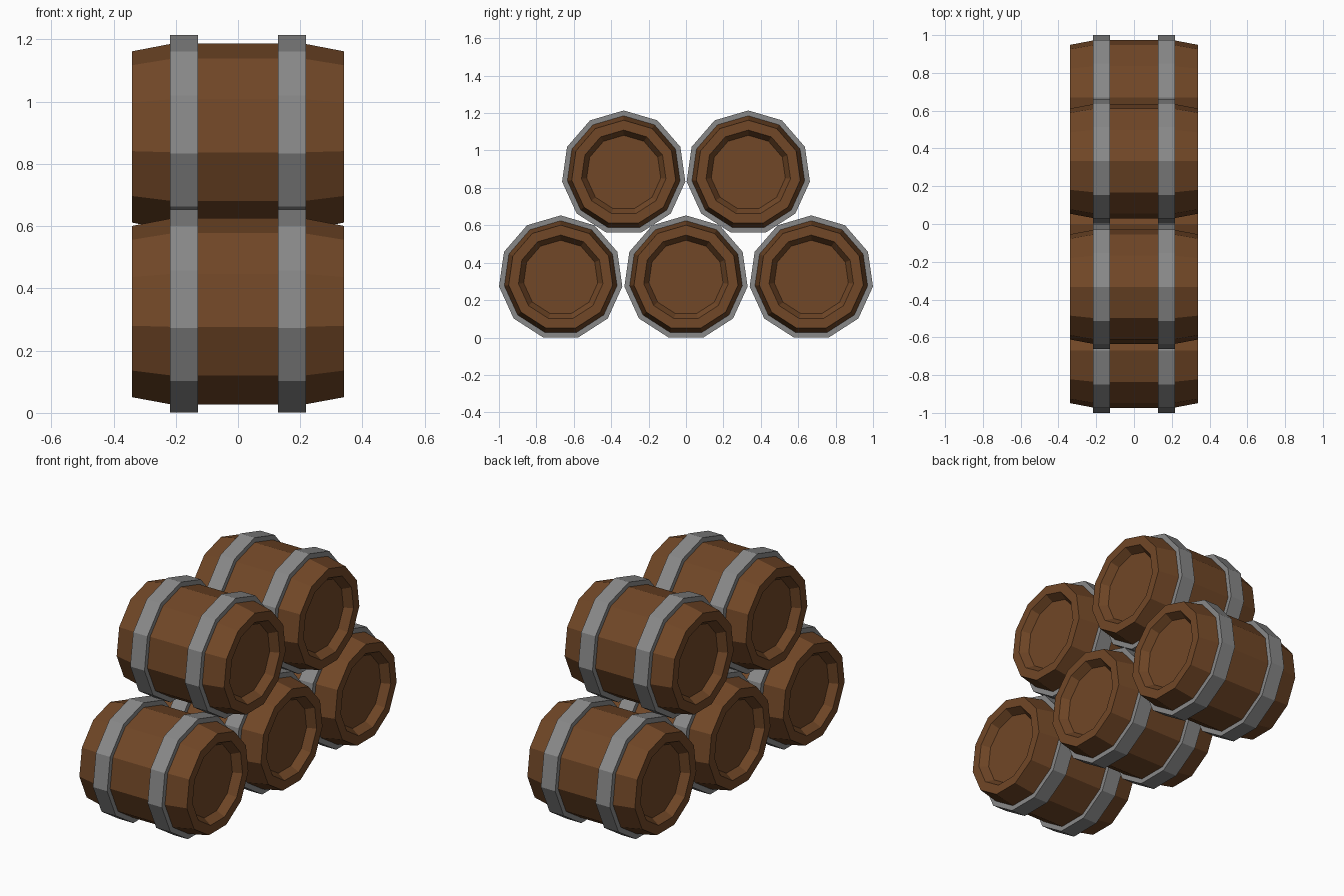
import bpy, bmesh, math

if "Cube" in bpy.data.objects:
    bpy.data.objects.remove(bpy.data.objects["Cube"], do_unlink=True)

SIDES = 11


def material(name, colour):
    m = bpy.data.materials.new(name)
    m.use_nodes = True
    m.diffuse_color = colour
    m.node_tree.nodes["Principled BSDF"].inputs["Base Color"].default_value = colour
    return m


wood = material("brown wood", (0.165, 0.063, 0.02, 1))
iron = material("grey iron", (0.25, 0.25, 0.25, 1))


def lathe(name, profile, mat, closed):
    """Turn (x, radius) points round the x axis; one point of each ring is up."""
    bm = bmesh.new()
    rings = []
    for x, r in profile:
        angles = [2 * math.pi * i / SIDES for i in range(SIDES)]
        rings.append([bm.verts.new((x, r * math.sin(a), r * math.cos(a))) for a in angles])
    pairs = list(zip(rings, rings[1:]))
    if closed:
        pairs.append((rings[-1], rings[0]))
    else:
        bm.faces.new(rings[0])
        bm.faces.new(rings[-1])
    for a, b in pairs:
        for i in range(SIDES):
            j = (i + 1) % SIDES
            bm.faces.new((a[i], a[j], b[j], b[i]))
    bmesh.ops.recalc_face_normals(bm, faces=bm.faces)
    mesh = bpy.data.meshes.new(name)
    bm.to_mesh(mesh)
    bm.free()
    mesh.materials.append(mat)
    return mesh


# Barrel body with tapered ends and recessed lids
half = [(0.295, 0.2), (0.34, 0.228), (0.34, 0.281), (0.21, 0.306)]
body = lathe("barrel_body", [(-x, r) for x, r in half] + half[::-1], wood, False)

# Iron hoop, a closed square-edged band
hoop = lathe("barrel_hoop", [(-0.045, 0.295), (-0.045, 0.333),
                             (0.045, 0.333), (0.045, 0.295)], iron, True)


def place(name, mesh, location):
    ob = bpy.data.objects.new(name, mesh)
    ob.location = location
    bpy.context.collection.objects.link(ob)


# Stack: three barrels below, two above
spots = {"lower_front": (-0.67, 0.32), "lower_middle": (0, 0.32), "lower_back": (0.67, 0.32),
         "upper_front": (-0.333, 0.881), "upper_back": (0.333, 0.881)}
for label, (y, z) in spots.items():
    place(label + "_barrel", body, (0, y, z))
    for side, x in (("left", 0.173), ("right", -0.173)):
        place(label + "_hoop_" + side, hoop, (x, y, z))
